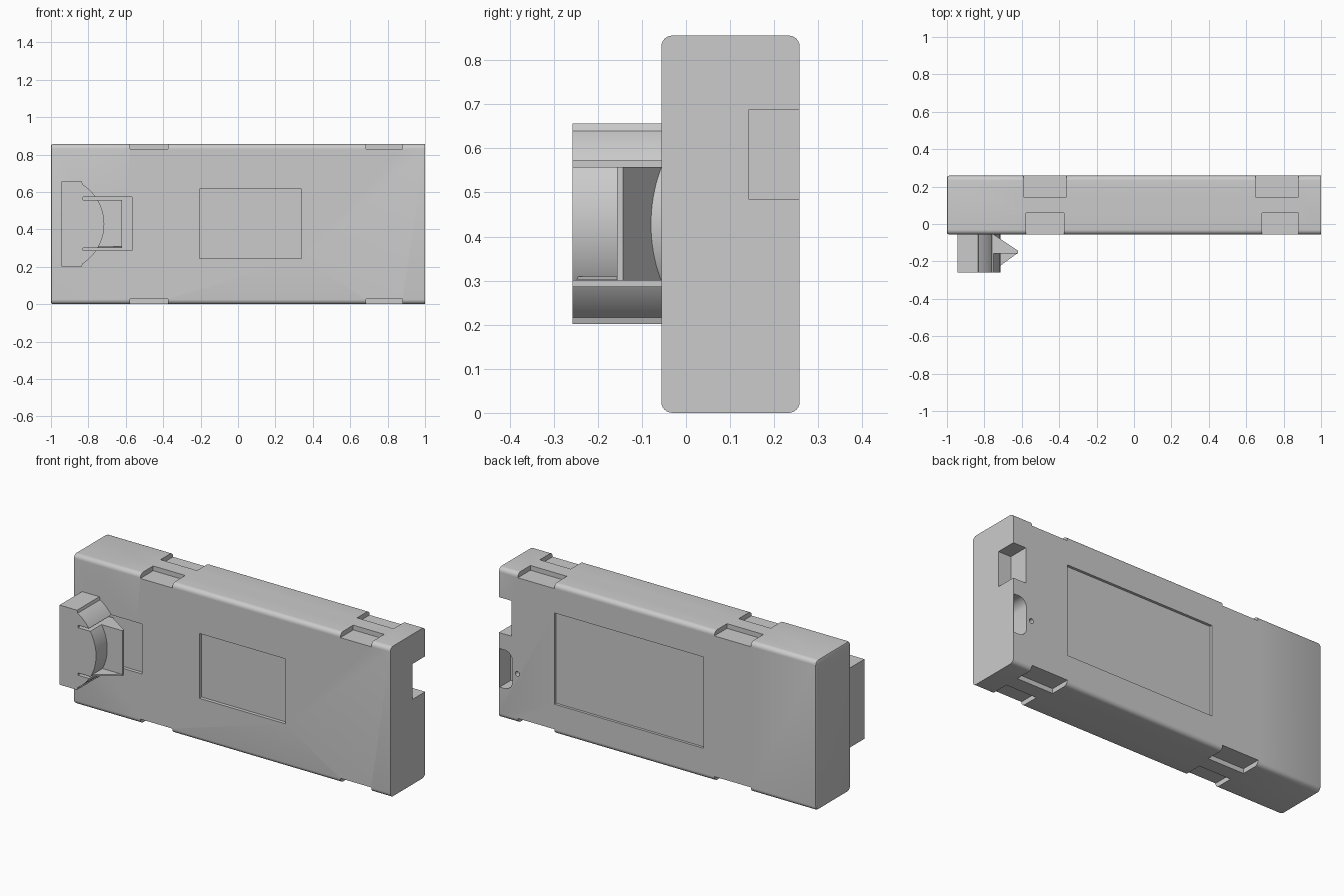
import bpy, bmesh, math

if "Cube" in bpy.data.objects:
    bpy.data.objects.remove(bpy.data.objects["Cube"])


def prism(bm, profile, lo, hi, axis='y'):
    """Extrude an outline: (x, z) along y, or (x, y) along z."""
    def pt(a, b, t):
        return (a, t, b) if axis == 'y' else (a, b, t)
    n = len(profile)
    low = [bm.verts.new(pt(a, b, lo)) for a, b in profile]
    high = [bm.verts.new(pt(a, b, hi)) for a, b in profile]
    faces = [bm.faces.new(low), bm.faces.new(high[::-1])]
    for i in range(n):
        j = (i + 1) % n
        faces.append(bm.faces.new((low[j], low[i], high[i], high[j])))
    bmesh.ops.recalc_face_normals(bm, faces=faces)


def box(bm, x0, x1, y0, y1, z0, z1):
    prism(bm, [(x0, z0), (x1, z0), (x1, z1), (x0, z1)], y0, y1)


def arc(cx, cz, r, a0, a1, n):
    return [(cx + r * math.cos(math.radians(a0 + (a1 - a0) * i / n)),
             cz + r * math.sin(math.radians(a0 + (a1 - a0) * i / n))) for i in range(n + 1)]


def make(name, bm):
    me = bpy.data.meshes.new(name)
    bm.to_mesh(me)
    bm.free()
    ob = bpy.data.objects.new(name, me)
    bpy.context.collection.objects.link(ob)
    return ob


def carve(ob, cutter):
    """Subtract the cutter, bake the result and drop the cutter."""
    cutter.hide_render = True
    mod = ob.modifiers.new("cut", 'BOOLEAN')
    mod.operation, mod.solver, mod.object = 'DIFFERENCE', 'EXACT', cutter
    bpy.context.view_layer.objects.active = ob
    bpy.ops.object.modifier_apply(modifier=mod.name)
    bpy.data.objects.remove(cutter)


def smooth(ob):
    bpy.ops.object.select_all(action='DESELECT')
    ob.select_set(True)
    bpy.context.view_layer.objects.active = ob
    bpy.ops.object.shade_smooth_by_angle(angle=math.radians(25))


FRONT, BACK, TOP = -0.056, 0.258, 0.856

# Case: long edges rounded, left end slightly eased, right end sharp
bm = bmesh.new()
box(bm, -1, 1, FRONT, BACK, 0, TOP)
long_edges = [e for e in bm.edges if abs(e.verts[0].co.x - e.verts[1].co.x) > 1]
bmesh.ops.bevel(bm, geom=long_edges, offset=0.025, segments=6, affect='EDGES', profile=0.5)
left_ring = [e for e in bm.edges if all(v.co.x < -0.99 for v in e.verts)]
bmesh.ops.bevel(bm, geom=left_ring, offset=0.01, segments=2, affect='EDGES', profile=0.5)
case = make("case", bm)

# Case recesses
bm = bmesh.new()
for z0, z1 in ((-0.1, 0.027), (TOP - 0.027, TOP + 0.1)):
    for x0, x1 in ((-0.577, -0.375), (0.685, 0.88)):      # front edge notches
        box(bm, x0, x1, -0.2, 0.06, z0, z1)
    for x0, x1 in ((-0.59, -0.36), (0.65, 0.88)):         # back edge notches
        box(bm, x0, x1, 0.145, 0.4, z0, z1)
box(bm, -0.205, 0.34, -0.2, FRONT + 0.02, 0.245, 0.615)   # front label panel
box(bm, -0.83, -0.567, -0.2, FRONT + 0.02, 0.287, 0.572)  # pocket behind the latch
box(bm, -0.29, 0.65, BACK - 0.015, 0.4, 0.17, 0.69)       # back label panel
box(bm, 0.92, 1.1, 0.142, 0.4, 0.485, 0.687)              # end corner notch
slot = [(0.995, 0.395)] + arc(0.965, 0.345, 0.05, 90, 180, 8) \
    + arc(0.965, 0.225, 0.05, 180, 270, 8) + [(0.995, 0.175)]
prism(bm, slot, BACK - 0.1, 0.4)                          # rounded slot
prism(bm, arc(0.883, 0.28, 0.014, 0, 337.5, 15), BACK - 0.03, 0.4)  # pin hole
carve(case, make("case_cutter", bm))
smooth(case)

# Latch block with bowed face, standing on the front
bm = bmesh.new()
R, CX, CZ = 0.2525, -0.9675, 0.428
half = math.degrees(math.asin(0.212 / R))
outline = [(-0.945, 0.202), (-0.835, 0.202)] + arc(CX, CZ, R, -half, half, 32) \
    + [(-0.835, 0.656), (-0.945, 0.656)]
prism(bm, outline, -0.258, FRONT + 0.001)
latch = make("latch_block", bm)

# Two slits that free the springy middle of the latch
bm = bmesh.new()
for z0, z1 in ((0.287, 0.30), (0.558, 0.572)):
    box(bm, -0.83, -0.6, -0.4, 0.0, z0, z1)
carve(latch, make("latch_cutter", bm))
smooth(latch)

# Catch: sloped wedge whose flat lip points right
bm = bmesh.new()
prism(bm, [(-0.765, FRONT + 0.002), (-0.75, FRONT), (-0.62, -0.143), (-0.62, -0.157),
           (-0.765, -0.157)], 0.30, 0.558, 'z')
make("catch_wedge", bm)

# Thin rib under the catch lip
bm = bmesh.new()
prism(bm, [(-0.765, -0.155), (-0.621, -0.155), (-0.755, -0.252), (-0.765, -0.252)],
      0.301, 0.309, 'z')
make("catch_rib", bm)
